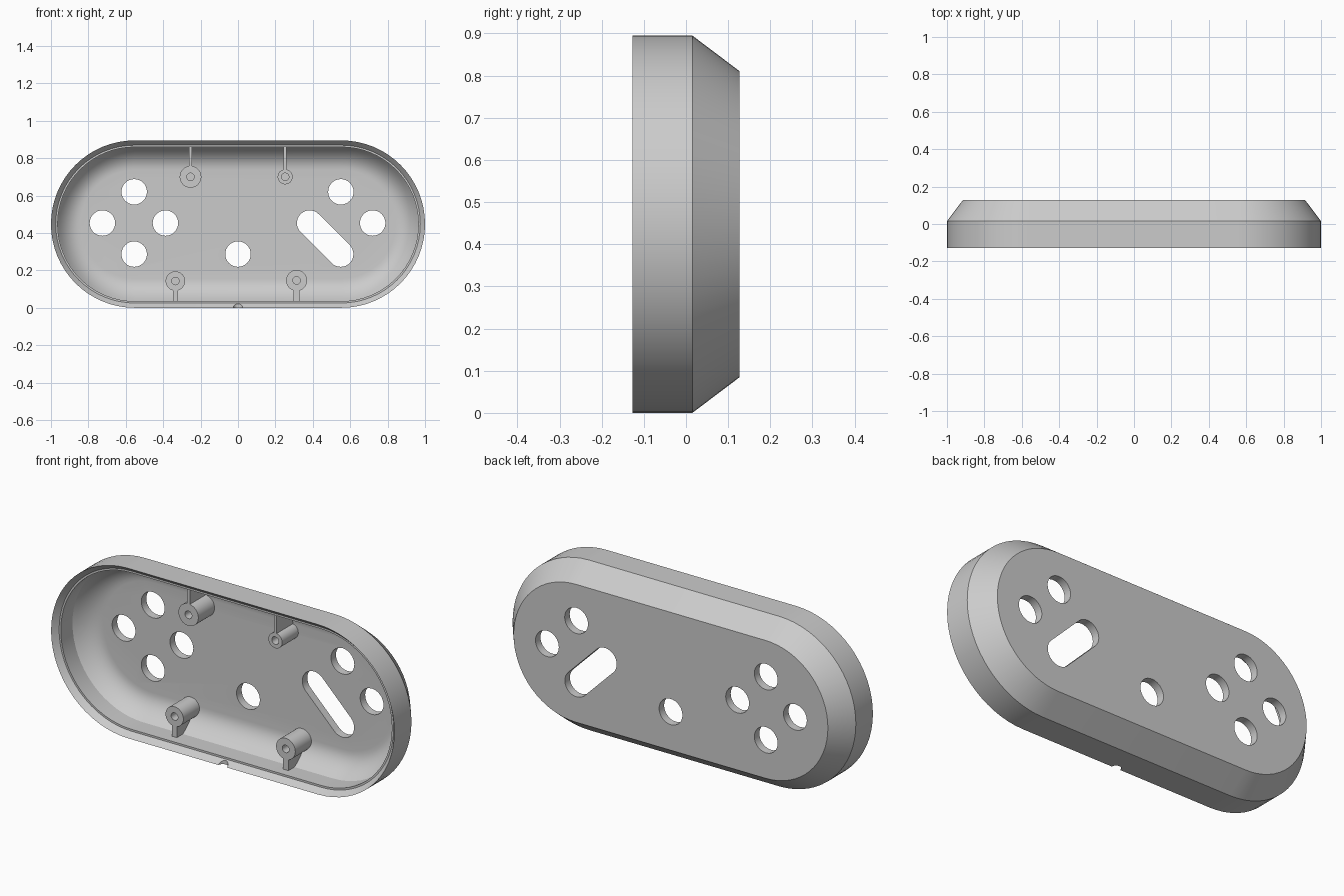
import bpy, bmesh, math
from mathutils import Vector

if "Cube" in bpy.data.objects:
    bpy.data.objects.remove(bpy.data.objects["Cube"])

MID = 0.4475      # height of the long axis
HALF = 0.5525     # half length of the straight sides
FACE = -0.05      # front of the screw posts

grey = bpy.data.materials.new("light_grey")
grey.use_nodes = True
grey.diffuse_color = (0.6, 0.6, 0.6, 1)
grey.node_tree.nodes["Principled BSDF"].inputs["Base Color"].default_value = (0.6, 0.6, 0.6, 1)


def make_object(name, bm):
    bmesh.ops.remove_doubles(bm, verts=bm.verts, dist=1e-5)
    bmesh.ops.recalc_face_normals(bm, faces=bm.faces)
    mesh = bpy.data.meshes.new(name)
    bm.to_mesh(mesh)
    bm.free()
    mesh.materials.append(grey)
    obj = bpy.data.objects.new(name, mesh)
    bpy.context.collection.objects.link(obj)
    return obj


def capsule(a, b, radius, y, steps):
    """Outline around the segment a-b in the xz plane."""
    a, b = Vector(a), Vector(b)
    d = b - a
    start = math.atan2(d.y, d.x) - math.pi / 2
    points = []
    for centre, turn in ((b, 0), (a, math.pi)):
        for i in range(steps + 1):
            t = start + turn + math.pi * i / steps
            points.append((centre.x + radius * math.cos(t), y, centre.y + radius * math.sin(t)))
    return points


def loft(name, a, b, profile, steps=16):
    """Skin capsules of each (radius, y) and cap both ends."""
    bm = bmesh.new()
    rings = [[bm.verts.new(p) for p in capsule(a, b, r, y, steps)] for r, y in profile]
    n = len(rings[0])
    for low, high in zip(rings, rings[1:]):
        for i in range(n):
            j = (i + 1) % n
            bm.faces.new((low[i], low[j], high[j], high[i]))
    bm.faces.new(rings[0])
    bm.faces.new(rings[-1])
    return make_object(name, bm)


def smooth(obj):
    bpy.ops.object.select_all(action="DESELECT")
    obj.select_set(True)
    bpy.context.view_layer.objects.active = obj
    bpy.ops.object.shade_smooth_by_angle(angle=math.radians(25))


def cut(obj, cutter):
    cutter.hide_render = True
    mod = obj.modifiers.new("cut", "BOOLEAN")
    mod.operation = "DIFFERENCE"
    mod.solver = "EXACT"
    mod.object = cutter
    bpy.context.view_layer.objects.active = obj
    bpy.ops.object.modifier_apply(modifier=mod.name)
    bpy.data.objects.remove(cutter)


# Shell: chamfered back, outer wall, bevelled rim, ledge, inner wall, curved bowl
p0, p1, p2 = Vector((0.412, 0.0)), Vector((0.36, 0.085)), Vector((0.29, 0.085))
bowl = [p0 * (1 - t) ** 2 + p1 * 2 * t * (1 - t) + p2 * t * t for t in [i / 8 for i in range(9)]]
profile = [(0.363, 0.127), (0.4475, 0.015), (0.4475, -0.127), (0.422, -0.097), (0.412, -0.097)]
profile += [tuple(p) for p in bowl]
shell = loft("shell", (-HALF, MID), (HALF, MID), profile, 32)

# Round button holes and the slanted slot
through = [(0.068, 0.0), (0.068, 0.2)]
holes = [(-0.555, 0.62), (-0.725, 0.453), (-0.388, 0.453), (-0.555, 0.287),
         (0, 0.287), (0.55, 0.62), (0.72, 0.453)]
for c in holes:
    cut(shell, loft("hole_cutter", c, c, through))
cut(shell, loft("slot_cutter", (0.383, 0.453), (0.549, 0.287), through))

# Cable notch in the bottom of the rim
bpy.ops.mesh.primitive_cylinder_add(vertices=24, radius=0.025, depth=0.12, location=(0, -0.127, 0.005))
cut(shell, bpy.context.object)
smooth(shell)


def rib(name, x, z, width):
    """Web joining a post to the nearest long wall."""
    side = 1 if z > MID else -1
    inner = abs(z - MID) + 0.03
    outline = [(inner, FACE), (0.425, FACE), (0.425, 0.01), (0.34, 0.09), (inner, 0.095)]
    bm = bmesh.new()
    face = bm.faces.new([bm.verts.new((x - width / 2, y, MID + side * r)) for r, y in outline])
    new = bmesh.ops.extrude_face_region(bm, geom=[face])["geom"]
    bmesh.ops.translate(bm, vec=(width, 0, 0), verts=[v for v in new if isinstance(v, bmesh.types.BMVert)])
    make_object(name, bm)


# Screw posts with blind holes, each with its rib
posts = [("upper_right", -0.254, 0.70, 0.058, 0.016), ("upper_left", 0.252, 0.70, 0.04, 0.016),
         ("lower_right", -0.335, 0.143, 0.052, 0.027), ("lower_left", 0.313, 0.146, 0.056, 0.032)]
for name, x, z, radius, width in posts:
    post = loft(name + "_post", (x, z), (x, z),
                [(radius, 0.1), (radius, FACE), (0.02, FACE), (0.02, 0.05)])
    smooth(post)
    rib(name + "_rib", x, z, width)
